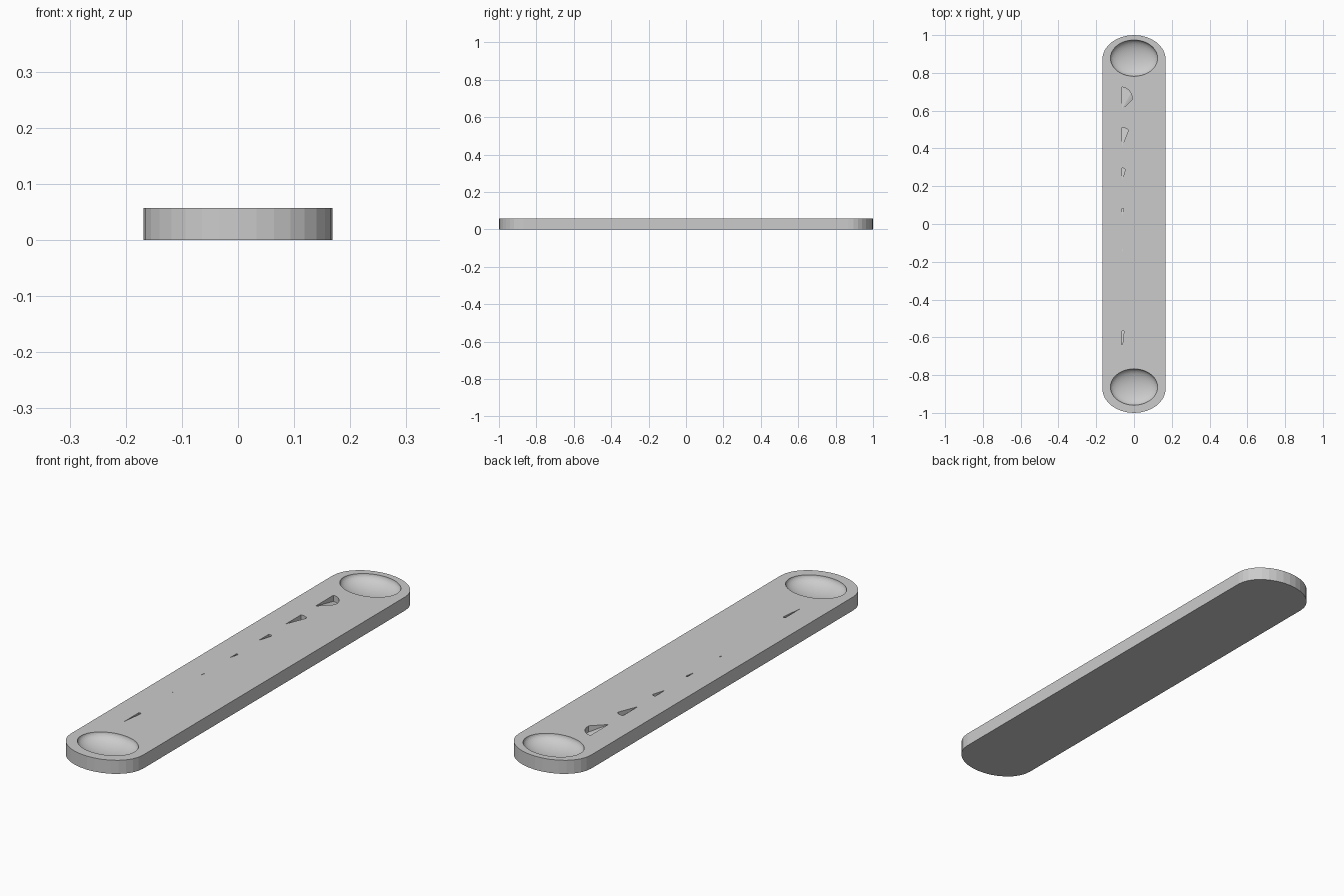
import bpy, bmesh
from math import sin, cos, pi
from mathutils import Vector

if "Cube" in bpy.data.objects:
    bpy.data.objects.remove(bpy.data.objects["Cube"])

TOP = 0.057          # slab thickness
HALF_W = 0.168       # half width
END_Y = 0.87         # where the rounded ends begin


def make_object(name, bm):
    bmesh.ops.recalc_face_normals(bm, faces=bm.faces)
    mesh = bpy.data.meshes.new(name)
    bm.to_mesh(mesh)
    bm.free()
    obj = bpy.data.objects.new(name, mesh)
    bpy.context.collection.objects.link(obj)
    return obj


def prism(bm, outline, floor, roof):
    """Extruded outline; floor(x, y) gives the bottom height."""
    low = [bm.verts.new((x, y, floor(x, y))) for x, y in outline]
    high = [bm.verts.new((x, y, roof)) for x, y in outline]
    n = len(outline)
    bm.faces.new(high)
    bm.faces.new(low[::-1])
    for i in range(n):
        j = (i + 1) % n
        bm.faces.new((low[i], low[j], high[j], high[i]))


# Long slab with faceted elliptical ends
outline = []
for side in (1, -1):
    for i in range(17):
        a = pi * i / 16
        outline.append((side * HALF_W * cos(a),
                        side * (END_Y + (1 - END_Y) * sin(a))))
bm = bmesh.new()
prism(bm, outline, lambda x, y: 0, TOP)
slab = make_object("slab", bm)

cutters = []

# Shallow oval bowls at both ends
for y in (0.878, -0.863):
    bm = bmesh.new()
    bmesh.ops.create_uvsphere(bm, u_segments=64, v_segments=32, radius=1)
    bmesh.ops.scale(bm, vec=Vector((0.125, 0.096, 0.044)), verts=bm.verts)
    bmesh.ops.translate(bm, vec=Vector((0, y, TOP + 0.0005)), verts=bm.verts)
    cutters.append(make_object("bowl_cutter", bm))

# Row of wedge pockets: tip y, length, right-hand width, y of right corner
pockets = [(0.606, 0.119, 0.055, 0.66), (0.41, 0.10, 0.034, 0.495),
           (0.228, 0.068, 0.018, 0.288), (0.037, 0.045, 0.009, 0.08),
           (-0.154, 0.021, 0.004, -0.134), (-0.345, 0.008, 0.0015, -0.338),
           (-0.668, 0.102, 0.011, -0.567)]
LEFT = -0.064
for tip, length, width, corner in pockets:
    depth = min(0.025, length * 0.25)
    pts = [(LEFT, tip)]
    for i in range(7):
        a = pi / 2 * i / 6
        pts.append((LEFT + width * cos(a),
                    corner + (tip + length - corner) * sin(a)))
    bm = bmesh.new()
    # Flat-bottomed slope running from the tip down to the wide end
    prism(bm, pts,
          lambda x, y: TOP - 0.001 - depth * min(1, (y - tip) / (corner - tip)),
          TOP + 0.02)
    bmesh.ops.triangulate(bm, faces=bm.faces)
    cutters.append(make_object("pocket_cutter", bm))

# Carve all the hollows
bpy.context.view_layer.objects.active = slab
for cutter in cutters:
    cutter.hide_render = True
    mod = slab.modifiers.new("carve", 'BOOLEAN')
    mod.operation = 'DIFFERENCE'
    mod.solver = 'EXACT'
    mod.object = cutter
    bpy.ops.object.modifier_apply(modifier=mod.name)
    bpy.data.objects.remove(cutter)
